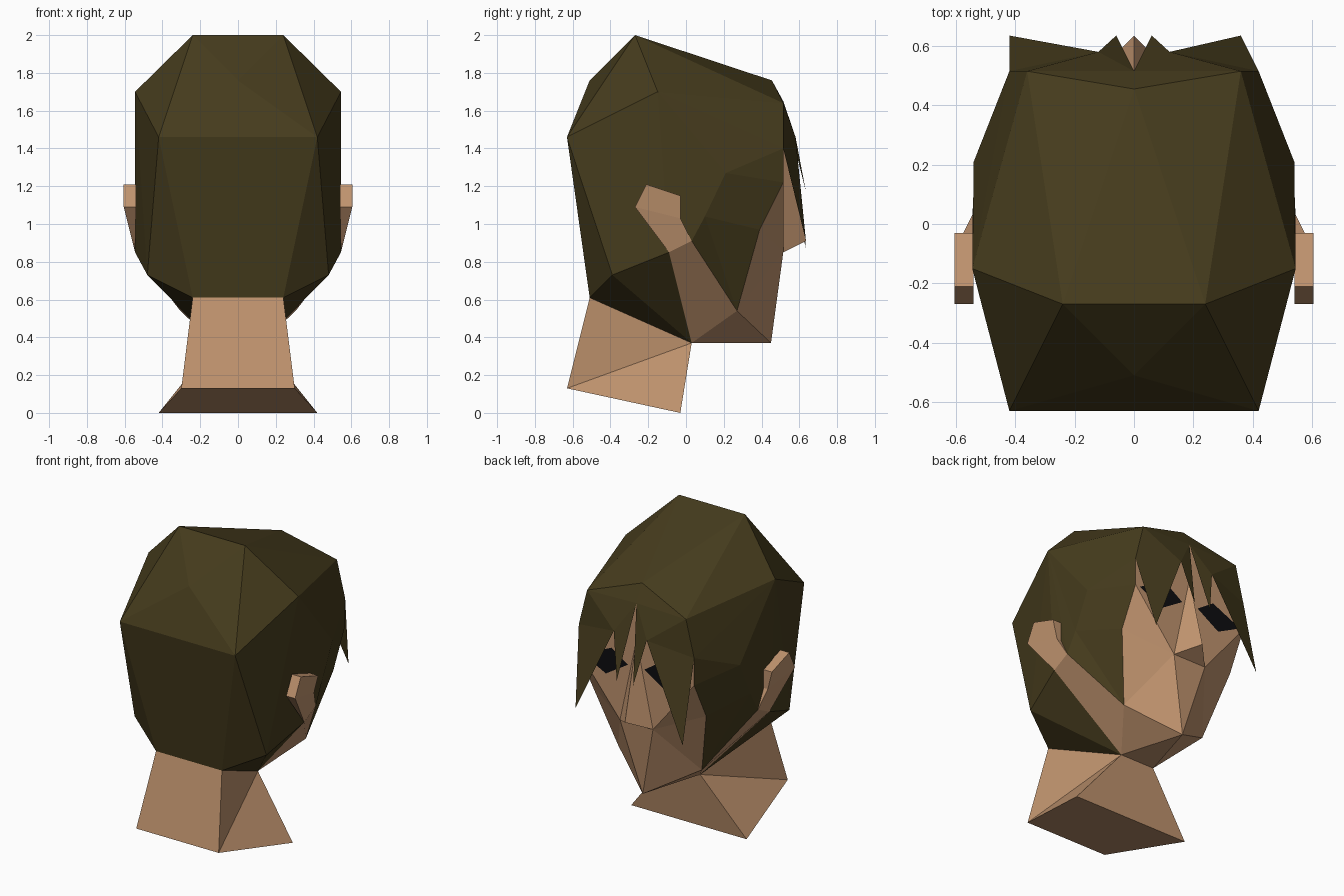
import bpy, bmesh

if "Cube" in bpy.data.objects:
    bpy.data.objects.remove(bpy.data.objects["Cube"])

def material(name, color):
    m = bpy.data.materials.new(name)
    m.diffuse_color = (*color, 1)
    m.use_nodes = True
    m.node_tree.nodes["Principled BSDF"].inputs["Base Color"].default_value = m.diffuse_color
    return m

HAIR = material("hair_brown", (0.06, 0.044, 0.012))
SKIN = material("skin", (0.52, 0.29, 0.155))
DARK = material("eye_dark", (0.004, 0.004, 0.005))

# Shared landmarks on the right half and midline of the head
P = {
    "crown": (.24, -.27, 2.0), "temple": (.545, -.15, 1.70),
    "front": (.36, .515, 1.64), "front0": (0, .455, 1.76), "part": (0, .515, 1.65),
    "back0": (0, -.51, 1.76), "back": (.42, -.63, 1.46),
    "nape": (.24, -.51, .61), "knob": (.48, -.39, .73), "jaw": (.124, .03, .37),
    "lobe": (.545, -.09, .85), "lobe2": (.545, .03, .91), "burn": (.54, .10, 1.04),
    "side": (.54, .21, 1.27), "line": (.42, .515, 1.22), "line2": (.42, .515, 1.40),
    "cheek": (.42, .39, .97), "jaw2": (.305, .27, .54), "root": (.12, .58, 1.46),
    "chin": (0, .45, .37), "wing": (.12, .515, .85), "tip": (0, .635, .91),
    "bridge": (0, .515, 1.41), "base": (.30, -.63, .13), "base2": (.42, -.03, 0),
    "ear_a": (.605, -.21, 1.21), "ear_b": (.605, -.27, 1.09), "ear_c": (.605, -.03, 1.15),
    "ear_d": (.575, -.03, 1.03), "in_a": (.54, -.21, 1.21), "in_b": (.54, -.27, 1.09),
    "in_c": (.54, -.03, 1.15), "in_d": (.54, -.03, 1.03),
    "eye_in": (.06, .519, 1.23), "eye_top": (.18, .519, 1.31),
    "eye_out": (.39, .519, 1.215), "eye_low": (.22, .519, 1.13),
    "strand": (.06, .635, 1.17), "lock_r": (.36, .635, .91), "lock_l": (-.42, .635, .87),
}

def point(name, flip):
    s = -1 if name.startswith("-") else 1
    x, y, z = P[name.lstrip("-")]
    return (x * s * (-1 if flip else 1), y, z)

def part(name, mat, faces, mirror=True):
    """Each face is a string of landmark names; '-' means the opposite side."""
    bm = bmesh.new()
    verts, done = {}, set()
    for flip in ((False, True) if mirror else (False,)):
        for f in faces:
            co = [point(n, flip) for n in f.split()]
            if frozenset(co) in done:
                continue
            done.add(frozenset(co))
            for c in co:
                if c not in verts:
                    verts[c] = bm.verts.new(c)
            bm.faces.new([verts[c] for c in co])
    bmesh.ops.recalc_face_normals(bm, faces=bm.faces)
    me = bpy.data.meshes.new(name)
    bm.to_mesh(me)
    bm.free()
    me.materials.append(mat)
    ob = bpy.data.objects.new(name, me)
    bpy.context.collection.objects.link(ob)
    return ob

# Hair cap: top, back, sides, nape
part("hair_cap", HAIR, [
    "crown -crown back0", "crown back0 back", "back0 -back back",
    "crown front0 -crown", "crown front front0", "front0 front part",
    "crown temple front", "crown back temple", "temple line2 front",
    "temple side line2", "side line line2", "side cheek line",
    "side burn cheek", "burn jaw2 cheek", "burn lobe2 jaw2",
    "temple back knob", "temple knob lobe", "temple lobe lobe2",
    "temple lobe2 burn", "temple burn side",
    "back -back -nape nape", "back nape knob", "knob nape jaw", "knob jaw lobe",
])

# Fringe: swept front, middle strands, two uneven long locks
part("fringe", HAIR, ["front part root", "front root line2", "part root strand"])
part("right_lock", HAIR, ["line2 root lock_r"], mirror=False)
part("left_lock", HAIR, ["-line2 -root lock_l"], mirror=False)

# Face: jaw, cheeks, brow
part("face", SKIN, [
    "lobe jaw jaw2 lobe2", "jaw chin jaw2", "jaw -jaw chin",
    "jaw2 chin wing", "jaw2 wing cheek", "wing line cheek", "wing -wing chin",
    "wing line line2 bridge", "bridge line2 part",
])
part("nose", SKIN, ["bridge wing tip", "wing -wing tip"])
part("eyes", DARK, ["eye_in eye_top eye_out eye_low"])

# Ears
part("ears", SKIN, [
    "ear_a ear_b in_b in_a", "ear_a ear_c in_c in_a", "ear_a ear_b ear_d ear_c",
    "ear_c ear_d in_d in_c", "ear_b lobe in_b", "ear_b lobe lobe2 ear_d",
    "ear_d lobe2 in_d",
])

# Neck
part("neck", SKIN, [
    "nape -nape -base base", "nape jaw base", "base jaw base2",
    "jaw -jaw -base2 base2", "base -base -base2 base2",
])
